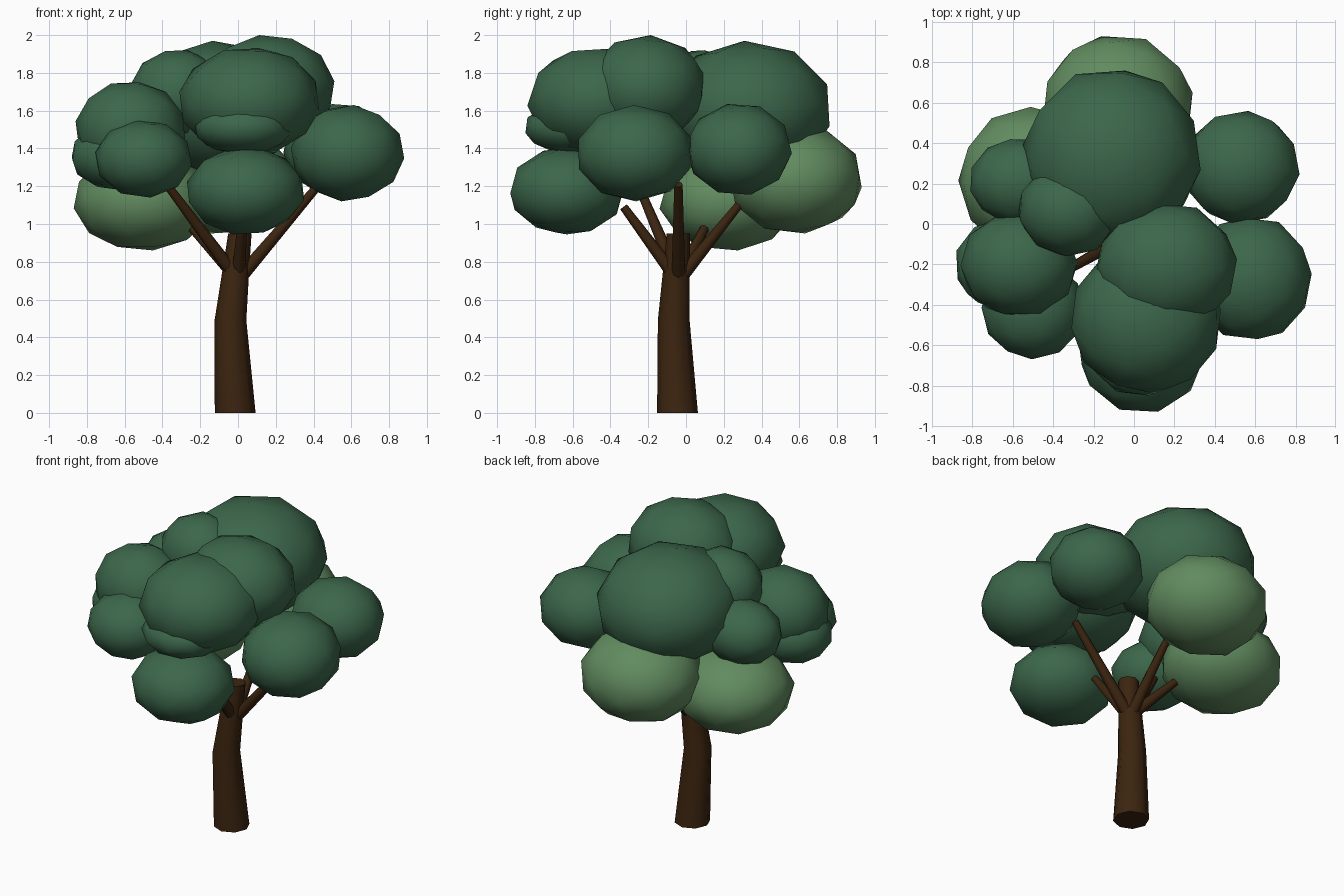
import bpy, bmesh, random
from mathutils import Vector, Euler

if "Cube" in bpy.data.objects:
    bpy.data.objects.remove(bpy.data.objects["Cube"])

random.seed(4)


def material(name, rgb):
    m = bpy.data.materials.new(name)
    m.diffuse_color = (*rgb, 1)
    m.use_nodes = True
    m.node_tree.nodes["Principled BSDF"].inputs["Base Color"].default_value = m.diffuse_color
    return m


DARK = material("dark green", (0.045, 0.135, 0.07))
LIGHT = material("light green", (0.12, 0.26, 0.115))
BARK = material("bark brown", (0.045, 0.018, 0.005))


def finish(bm, name, mat, angle):
    bmesh.ops.recalc_face_normals(bm, faces=bm.faces)
    me = bpy.data.meshes.new(name)
    bm.to_mesh(me)
    bm.free()
    me.materials.append(mat)
    ob = bpy.data.objects.new(name, me)
    bpy.context.collection.objects.link(ob)
    bpy.ops.object.select_all(action='DESELECT')
    ob.select_set(True)
    bpy.context.view_layer.objects.active = ob
    bpy.ops.object.shade_smooth_by_angle(angle=angle)


def leaf_clump(name, centre, radii, mat=DARK):
    """Low-poly ball, turned at random, then fitted to its bounding box."""
    bm = bmesh.new()
    bmesh.ops.create_icosphere(bm, subdivisions=2, radius=1)
    turn = Euler([random.uniform(0, 6.28) for _ in range(3)]).to_matrix()
    for v in bm.verts:
        v.co = turn @ v.co
    for i in range(3):
        top = max(v.co[i] for v in bm.verts)
        for v in bm.verts:
            v.co[i] = centre[i] + v.co[i] / top * radii[i]
    finish(bm, name, mat, 1.2)


def tube(name, rings, sides):
    """Capped tube through (point, radius) rings."""
    bm = bmesh.new()
    loops = []
    axis = Vector(rings[-1][0]) - Vector(rings[0][0])
    if len(rings) > 2:
        axis = Vector((0, 0, 1))          # trunk rings stay level
    rot = Vector((0, 0, 1)).rotation_difference(axis)
    for p, r in rings:
        c = bmesh.ops.create_circle(bm, segments=sides, radius=r)["verts"]
        for v in c:
            v.co = rot @ v.co + Vector(p)
        loops.append(c)
    for a, b in zip(loops, loops[1:]):
        for i in range(sides):
            j = (i + 1) % sides
            bm.faces.new((a[i], a[j], b[j], b[i]))
    bm.faces.new(loops[0])
    bm.faces.new(loops[-1])
    finish(bm, name, BARK, 0.9)


# Trunk with a slight bend
tube("trunk", [((-0.015, -0.045, 0.0), 0.108), ((-0.04, -0.065, 0.49), 0.084),
               ((-0.01, -0.05, 0.77), 0.07), ((0.01, -0.04, 0.95), 0.062)], 8)

# Branches reaching into the crown
branches = {
    "right_branch": (0.43, -0.04, 1.21),
    "back_branch": (-0.02, 0.28, 1.10),
    "front_branch": (0.03, -0.33, 1.09),
    "left_front_branch": (-0.37, -0.25, 1.20),
    "left_back_branch": (-0.28, 0.12, 1.02),
}
for name, tip in branches.items():
    base = Vector((0, -0.04, 0.74))
    base += (Vector((tip[0], tip[1], 0.74)) - base).normalized() * 0.03
    tube(name, [(base, 0.036), (tip, 0.022)], 8)

# Crown
leaf_clump("top_back_leaves", (-0.11, 0.33, 1.61), (0.44, 0.43, 0.36))
leaf_clump("top_right_leaves", (0.16, -0.21, 1.72), (0.35, 0.31, 0.28))
leaf_clump("top_left_leaves", (-0.32, 0.07, 1.69), (0.25, 0.23, 0.23))
leaf_clump("upper_front_leaves", (0.06, -0.47, 1.65), (0.37, 0.37, 0.28))
leaf_clump("middle_front_leaves", (0.03, -0.60, 1.51), (0.26, 0.25, 0.14))
leaf_clump("lower_front_leaves", (0.04, -0.63, 1.175), (0.31, 0.30, 0.23))
leaf_clump("right_front_leaves", (0.58, -0.27, 1.375), (0.30, 0.30, 0.255))
leaf_clump("right_back_leaves", (0.53, 0.28, 1.395), (0.29, 0.28, 0.24))
leaf_clump("left_leaves", (-0.57, -0.20, 1.50), (0.29, 0.25, 0.25))
leaf_clump("left_lower_leaves", (-0.63, -0.20, 1.36), (0.25, 0.23, 0.18))
leaf_clump("left_back_leaves", (-0.56, 0.21, 1.50), (0.25, 0.21, 0.20))
leaf_clump("left_front_leaves", (-0.50, -0.42, 1.345), (0.255, 0.25, 0.205))
leaf_clump("light_left_leaves", (-0.50, 0.22, 1.12), (0.37, 0.36, 0.26), LIGHT)
leaf_clump("light_back_leaves", (-0.08, 0.58, 1.235), (0.37, 0.35, 0.285), LIGHT)
